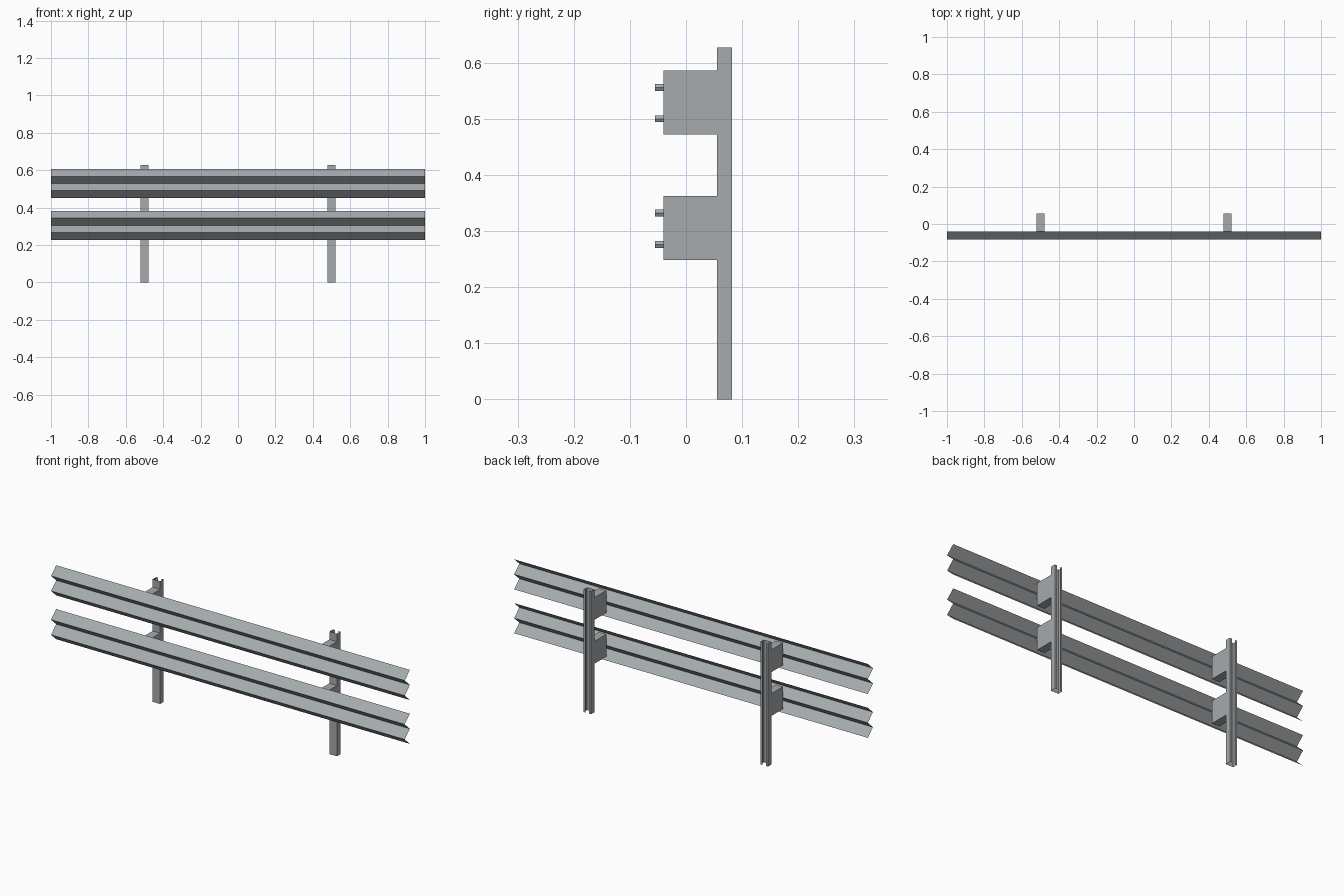
import bpy, math
from mathutils import Vector

if "Cube" in bpy.data.objects:
    bpy.data.objects.remove(bpy.data.objects["Cube"])

steel = bpy.data.materials.new("galvanised_grey")
steel.diffuse_color = (0.38, 0.405, 0.42, 1)
steel.use_nodes = True
steel.node_tree.nodes["Principled BSDF"].inputs["Base Color"].default_value = steel.diffuse_color


def make(name, verts, faces):
    me = bpy.data.meshes.new(name)
    me.from_pydata(verts, [], faces)
    me.materials.append(steel)
    ob = bpy.data.objects.new(name, me)
    bpy.context.collection.objects.link(ob)
    return ob


def sweep(name, profile, offset, closed=False):
    """Sweep a profile along a straight offset; closed profiles get end caps."""
    n = len(profile)
    a = [Vector(p) for p in profile]
    verts = a + [p + Vector(offset) for p in a]
    count = n if closed else n - 1
    faces = [(i, (i + 1) % n, (i + 1) % n + n, i + n) for i in range(count)]
    if closed:
        faces += [tuple(reversed(range(n))), tuple(range(n, 2 * n))]
    return make(name, verts, faces)


HALF = 0.021                  # half width of posts and blocks
BACK, FRONT = -0.040, -0.082  # rail corrugation depth
POST_Y0, POST_Y1 = 0.055, 0.082
LIP = 0.011
levels = {"lower": 0.305, "upper": 0.529}

# corrugated sheet rails
for level, zc in levels.items():
    prof = [(-1, BACK if i % 2 == 0 else FRONT, zc + 0.077 - 0.0385 * i)
            for i in range(5)]
    sweep(level + "_rail", prof, (2, 0, 0))

for side, px in (("left", -0.5), ("right", 0.5)):
    # lipped channel post, open to the back
    prof = [(px - HALF + LIP, POST_Y1, 0), (px - HALF, POST_Y1, 0),
            (px - HALF, POST_Y0, 0), (px + HALF, POST_Y0, 0),
            (px + HALF, POST_Y1, 0), (px + HALF - LIP, POST_Y1, 0)]
    sweep(side + "_post", prof, (0, 0, 0.627))

    for level, zc in levels.items():
        # spacer block between post and rail
        prof = [(px - HALF, BACK, zc - 0.057), (px + HALF, BACK, zc - 0.057),
                (px + HALF, POST_Y0, zc - 0.057), (px - HALF, POST_Y0, zc - 0.057)]
        sweep(f"{side}_{level}_block", prof, (0, 0, 0.114), closed=True)
        # hexagonal bolts
        for tag, dz in (("low", -0.028), ("high", 0.028)):
            prof = [(px + 0.007 * math.cos(k * math.pi / 3), BACK,
                     zc + dz - 0.001 + 0.007 * math.sin(k * math.pi / 3))
                    for k in range(6)]
            sweep(f"{side}_{level}_bolt_{tag}", prof, (0, -0.015, 0), closed=True)
